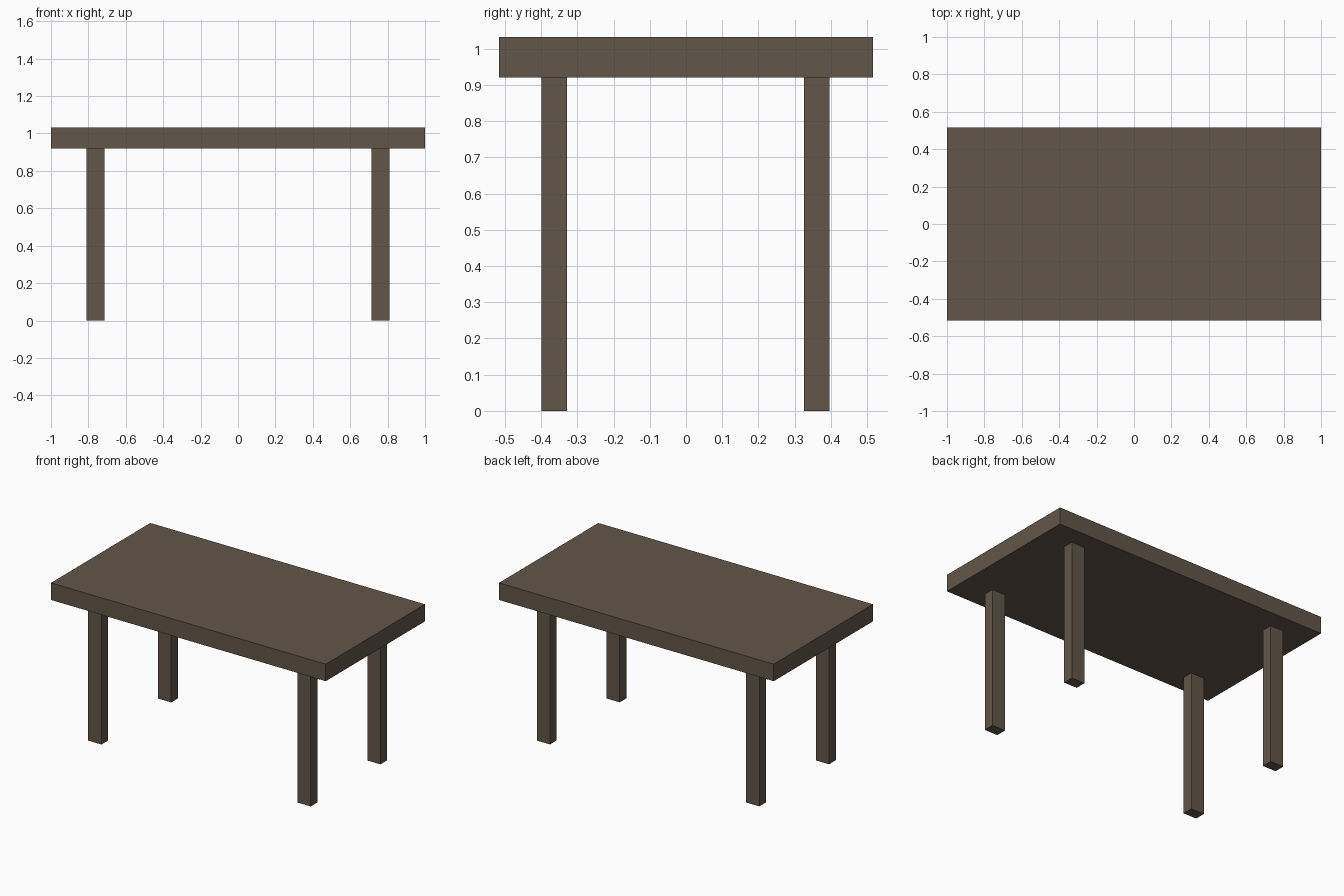
import bpy

cube = bpy.data.objects.get("Cube")
if cube:
    bpy.data.objects.remove(cube, do_unlink=True)

# Dark brown wood
wood = bpy.data.materials.new("dark_brown_wood")
wood.use_nodes = True
colour = (0.123, 0.092, 0.066, 1)
wood.diffuse_color = colour
for node in wood.node_tree.nodes:
    if node.type == 'BSDF_PRINCIPLED':
        node.inputs["Base Color"].default_value = colour

UNDERSIDE, TOP = 0.92, 1.032


def box(name, centre, size):
    bpy.ops.mesh.primitive_cube_add(size=1, location=centre)
    obj = bpy.context.object
    obj.name = obj.data.name = name
    obj.scale = size
    bpy.ops.object.transform_apply(location=False, rotation=False, scale=True)
    obj.data.materials.append(wood)
    return obj


# Thick slab top
box("table_top", (0, 0, (UNDERSIDE + TOP) / 2), (2, 1.032, TOP - UNDERSIDE))

# Four rectangular legs, set in from the edges
for end, y in (("front", -0.364), ("back", 0.361)):
    for side, x in (("right", -0.763), ("left", 0.761)):
        box(f"{end}_{side}_leg", (x, y, UNDERSIDE / 2), (0.096, 0.07, UNDERSIDE))
